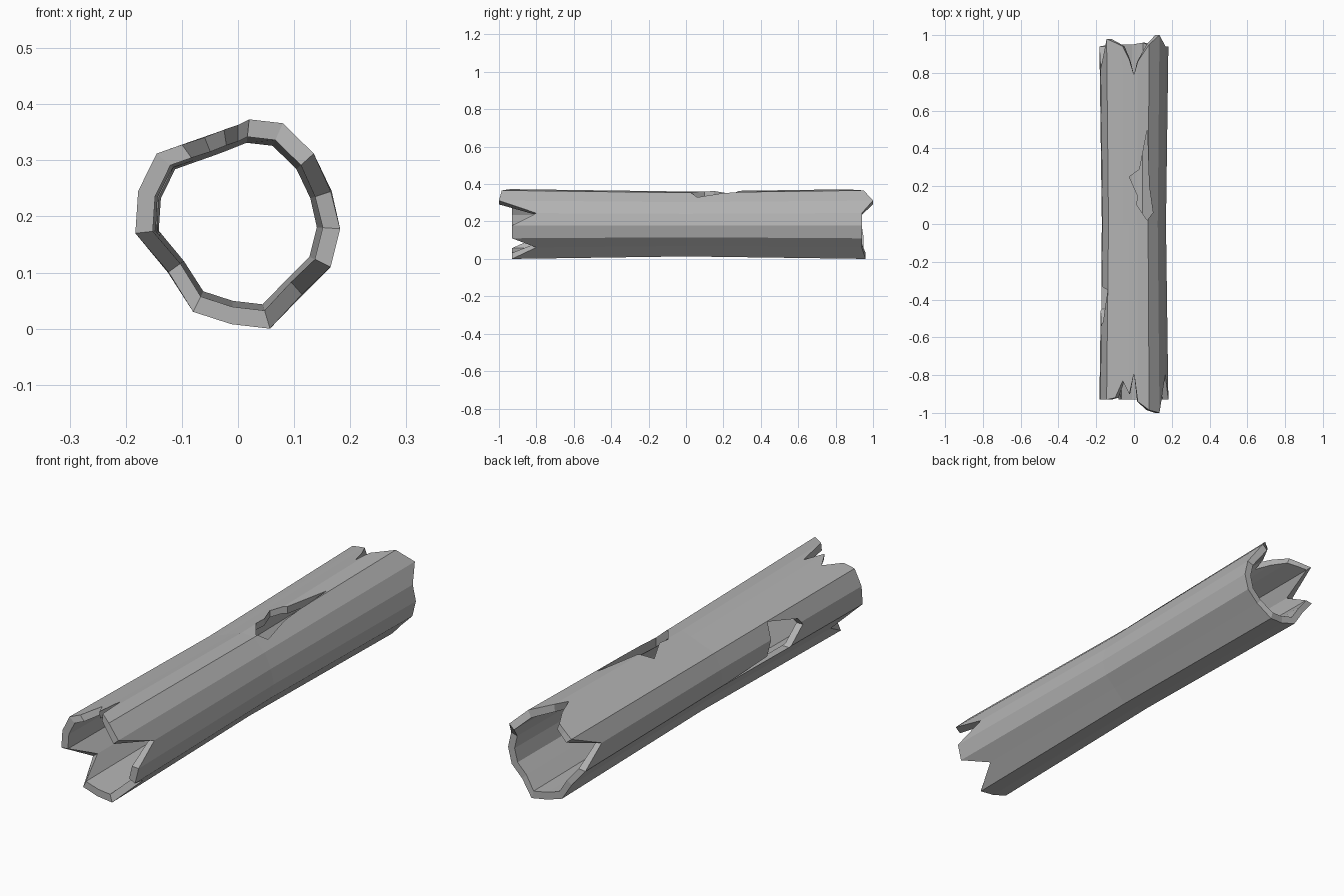
import bpy
import bmesh

if "Cube" in bpy.data.objects:
    bpy.data.objects.remove(bpy.data.objects["Cube"], do_unlink=True)

CENTRE_Z = 0.19
WALL_SCALE = 0.83
WAIST = 0.93

# Cross-section corners: x, z, then where that corner breaks off at front and back
STAVES = [
    (.02, .373, -.94, .86), (.08, .366, -.985, .95), (.135, .312, -1, 1),
    (.167, .245, -.8, .94), (.182, .178, -.93, .94), (.165, .11, -.93, .94),
    (.115, .06, -.8, .94), (.057, 0, -.93, .96), (-.012, .008, -.93, .95),
    (-.08, .03, -.93, .95), (-.125, .1, -.8, .95), (-.183, .17, -.93, .94),
    (-.178, .245, -.93, .82), (-.145, .312, -.93, .98), (-.1, .328, -.92, .96),
    (-.06, .342, -.83, .94), (-.025, .355, -.9, .87), (0, .365, -.79, .79),
]

# Outlines of the broken openings: x, y for the top and y, z for the side
TOP_HOLE = [(.07, .5), (.03, .29), (-.025, .25), (.02, .15), (.015, .1),
            (.07, .02), (.1, .06), (.08, .2)]
SIDE_HOLE = [(-.35, .305), (-.52, .26), (-.54, .23), (-.45, .165),
             (-.3, .168), (0, .17), (-.3, .185), (-.33, .24)]


def finish_mesh(name, bm):
    """Turn a bmesh into a scene object with outward normals."""
    bmesh.ops.recalc_face_normals(bm, faces=bm.faces)
    mesh = bpy.data.meshes.new(name)
    bm.to_mesh(mesh)
    bm.free()
    obj = bpy.data.objects.new(name, mesh)
    bpy.context.collection.objects.link(obj)
    return obj


def stave_point(x, z, y, shrink):
    """Place a corner on the log, which narrows towards its middle."""
    size = shrink * min(1, WAIST + (1 - WAIST) * abs(y) / .93)
    return x * size, y, CENTRE_Z + (z - CENTRE_Z) * size


def build_shell():
    """Build a closed tube wall with splintered ends."""
    bm = bmesh.new()
    columns = []
    for x, z, front, back in STAVES:
        outer = [bm.verts.new(stave_point(x, z, y, 1)) for y in (front, 0, back)]
        inner = [bm.verts.new(stave_point(x, z, y, WALL_SCALE))
                 for y in (back, 0, front)]
        columns.append(outer + inner)
    for index, column in enumerate(columns):
        following = columns[(index + 1) % len(columns)]
        for row in range(len(column)):
            after = (row + 1) % len(column)
            bm.faces.new((column[row], column[after],
                          following[after], following[row]))
    return finish_mesh("hollow_log", bm)


def cut_opening(target, name, outline, place, near, far):
    """Cut a straight-sided opening through one wall."""
    bm = bmesh.new()
    ends = [[bm.verts.new(place(a, b, depth)) for a, b in outline]
            for depth in (near, far)]
    for loop in ends:
        bm.faces.new(loop)
    for i in range(len(outline)):
        j = (i + 1) % len(outline)
        bm.faces.new((ends[0][i], ends[0][j], ends[1][j], ends[1][i]))
    cutter = finish_mesh(name, bm)
    cutter.hide_render = True
    modifier = target.modifiers.new(name, "BOOLEAN")
    modifier.operation = "DIFFERENCE"
    modifier.solver = "EXACT"
    modifier.object = cutter
    bpy.context.view_layer.objects.active = target
    bpy.ops.object.modifier_apply(modifier=name)
    bpy.data.objects.remove(cutter, do_unlink=True)


# Hollow log with a broken opening on top and another in its side
log = build_shell()
cut_opening(log, "top_opening", TOP_HOLE, lambda a, b, d: (a, b, d), .25, .5)
cut_opening(log, "side_opening", SIDE_HOLE, lambda a, b, d: (d, a, b), -.3, -.08)

# Plain grey wood
grey = (.45, .45, .45, 1)
wood = bpy.data.materials.new("grey_wood")
wood.use_nodes = True
wood.diffuse_color = grey
shader = wood.node_tree.nodes["Principled BSDF"]
shader.inputs["Base Color"].default_value = grey
shader.inputs["Roughness"].default_value = .9
log.data.materials.clear()
log.data.materials.append(wood)
for face in log.data.polygons:
    face.material_index = 0
    face.use_smooth = False
